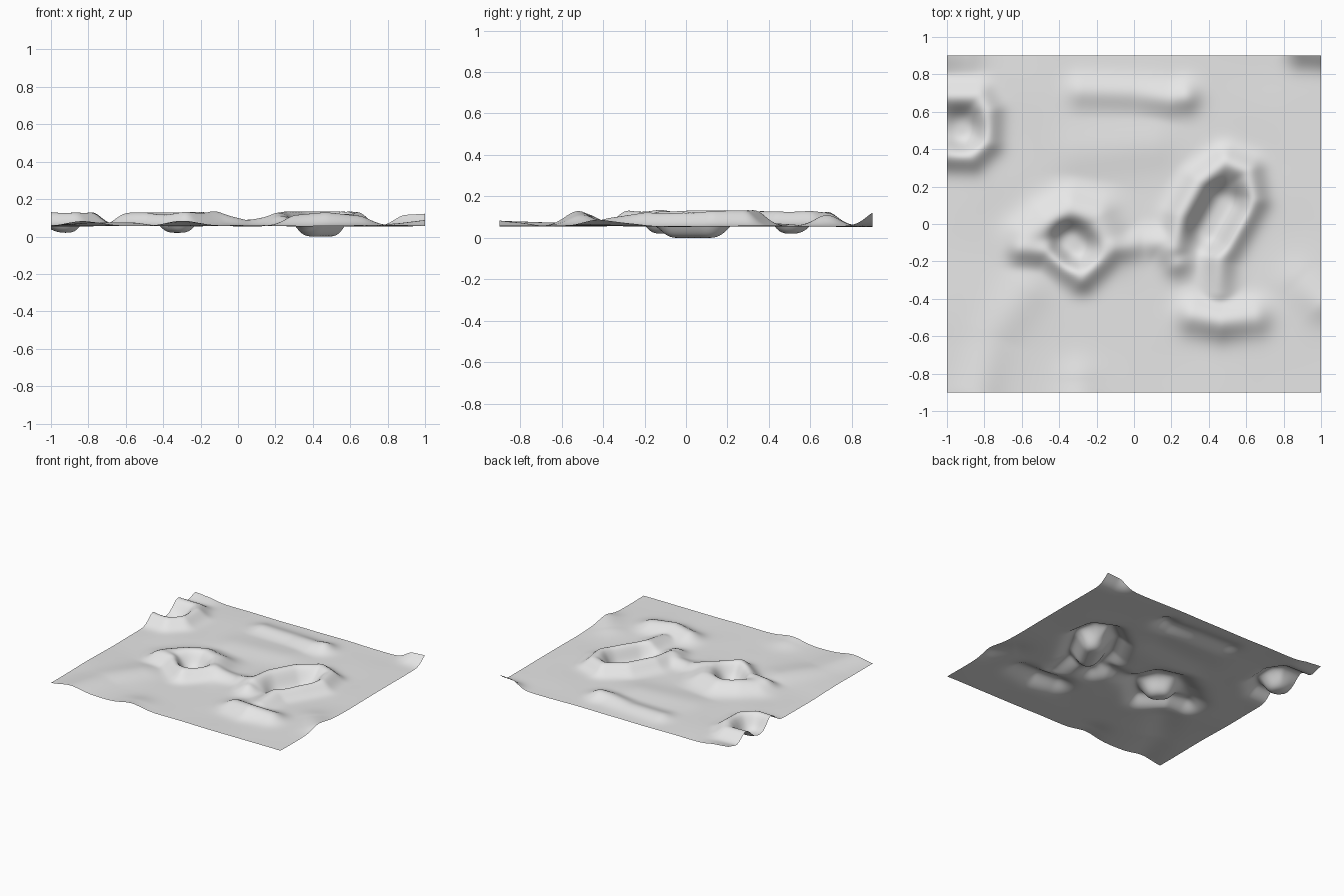
import bpy
import bmesh
import math
from mathutils import Vector, noise

cube = bpy.data.objects.get("Cube")
if cube:
    bpy.data.objects.remove(cube, do_unlink=True)

WIDTH, DEPTH = 2.0, 1.8
CELLS_X, CELLS_Y = 160, 144
FLOOR, TOP = 0.057, 0.135

# Ridge crests: width, then points of (x, y, height above the floor)
west_rim = (0.075, [(-1.03, .37, .075), (-.87, .365, .075), (-.79, .44, .075),
                    (-.785, .6, .075), (-.83, .68, .065), (-1.03, .68, .07)])
middle_rim_south = (0.075, [(-.6, -.13, .065), (-.46, -.14, .075), (-.28, -.28, .078),
                            (-.12, -.13, .07), (.05, -.1, .03), (.16, -.1, .05), (.23, -.2, .055)])
middle_rim_north = (0.11, [(-.56, -.08, .065), (-.46, .0, .075), (-.34, .07, .075),
                           (-.2, .03, .075), (-.14, -.1, .07)])
slot_rim = (0.075, [(.22, -.12, .07), (.25, .04, .078), (.35, .22, .078), (.49, .33, .078),
                    (.61, .28, .078), (.635, .13, .078), (.55, -.02, .078),
                    (.46, -.18, .07), (.45, -.36, .04)])
south_mound = (0.09, [(.32, -.49, .06), (.47, -.52, .074), (.64, -.5, .055)])
north_ridge = (0.08, [(-.28, .71, .03), (.0, .7, .03), (.2, .67, .045), (.27, .68, .055)])
corner_lip = (0.085, [(.9, .94, .075), (1.05, .93, .078)])
front_bump = (0.12, [(-.3, -.9, .028), (-.3, -.84, .022)])
front_left_swell = (0.12, [(-.83, -.9, .028), (-.75, -.6, .016), (-.58, -.36, .018)])
east_bump = (0.1, [(1.0, -.42, .03), (.88, -.3, .012)])
north_swell = (0.13, [(-.3, .38, .012), (.1, .42, .014)])
north_west_bump = (0.09, [(-1.0, .92, .03), (-.9, .92, .02)])

RIDGES = [west_rim, middle_rim_south, middle_rim_north, slot_rim, south_mound,
          north_ridge, corner_lip, front_bump, front_left_swell, east_bump,
          north_swell, north_west_bump]

# Hollows: start, end, radius, bottom height
HOLLOWS = [((-.92, .505), (-.92, .505), .092, .02),
           ((-.34, -.09), (-.31, -.12), .092, .02),
           ((.4, -.04), (.485, .11), .095, .0)]


def nearest(p, a, b):
    """Distance from p to segment a-b and the position along it."""
    span = b - a
    t = 0.0
    if span.length_squared > 0:
        t = max(0.0, min(1.0, (p - a).dot(span) / span.length_squared))
    return (p - a - span * t).length, t


def ridge_height(p, ridge):
    """Rounded ridge that follows a polyline of varying height."""
    width, points = ridge
    best = 0.0
    for start, end in zip(points, points[1:]):
        distance, t = nearest(p, Vector(start[:2]), Vector(end[:2]))
        crest = start[2] + (end[2] - start[2]) * t
        best = max(best, crest * math.exp(-(distance / width) ** 2))
    return best


def ground_height(x, y):
    p = Vector((x, y))
    # Blend the ridges softly where they meet
    rise = sum(ridge_height(p, ridge) ** 4 for ridge in RIDGES) ** 0.25
    ripple = 0.006 * noise.noise(Vector((x * 3, y * 3, 1.5)))
    z = min(TOP, FLOOR + rise + ripple * (1 - rise / 0.1))
    # Press the hollows in
    for start, end, radius, bottom in HOLLOWS:
        distance, _ = nearest(p, Vector(start), Vector(end))
        weight = math.exp(-(distance / radius) ** 3)
        z += (bottom - z) * weight
    return z


# Terrain sheet
bm = bmesh.new()
bmesh.ops.create_grid(bm, x_segments=CELLS_X, y_segments=CELLS_Y, size=1.0)
for vert in bm.verts:
    vert.co.x *= WIDTH / 2
    vert.co.y *= DEPTH / 2
    vert.co.z = ground_height(vert.co.x, vert.co.y)

# Ease away creases along the polylines
for _ in range(3):
    inner = [v for v in bm.verts if not v.is_boundary]
    bmesh.ops.smooth_vert(bm, verts=inner, factor=0.5, use_axis_z=True)

lowest = min(v.co.z for v in bm.verts)
for vert in bm.verts:
    vert.co.z -= lowest
for face in bm.faces:
    face.smooth = True

mesh = bpy.data.meshes.new("terrain_sheet")
bm.to_mesh(mesh)
bm.free()
terrain = bpy.data.objects.new("terrain_sheet", mesh)
bpy.context.collection.objects.link(terrain)

# Light grey ground
grey = bpy.data.materials.new("light_grey")
grey.use_nodes = True
colour = (0.8, 0.8, 0.8, 1.0)
grey.diffuse_color = colour
grey.node_tree.nodes["Principled BSDF"].inputs["Base Color"].default_value = colour
mesh.materials.append(grey)
